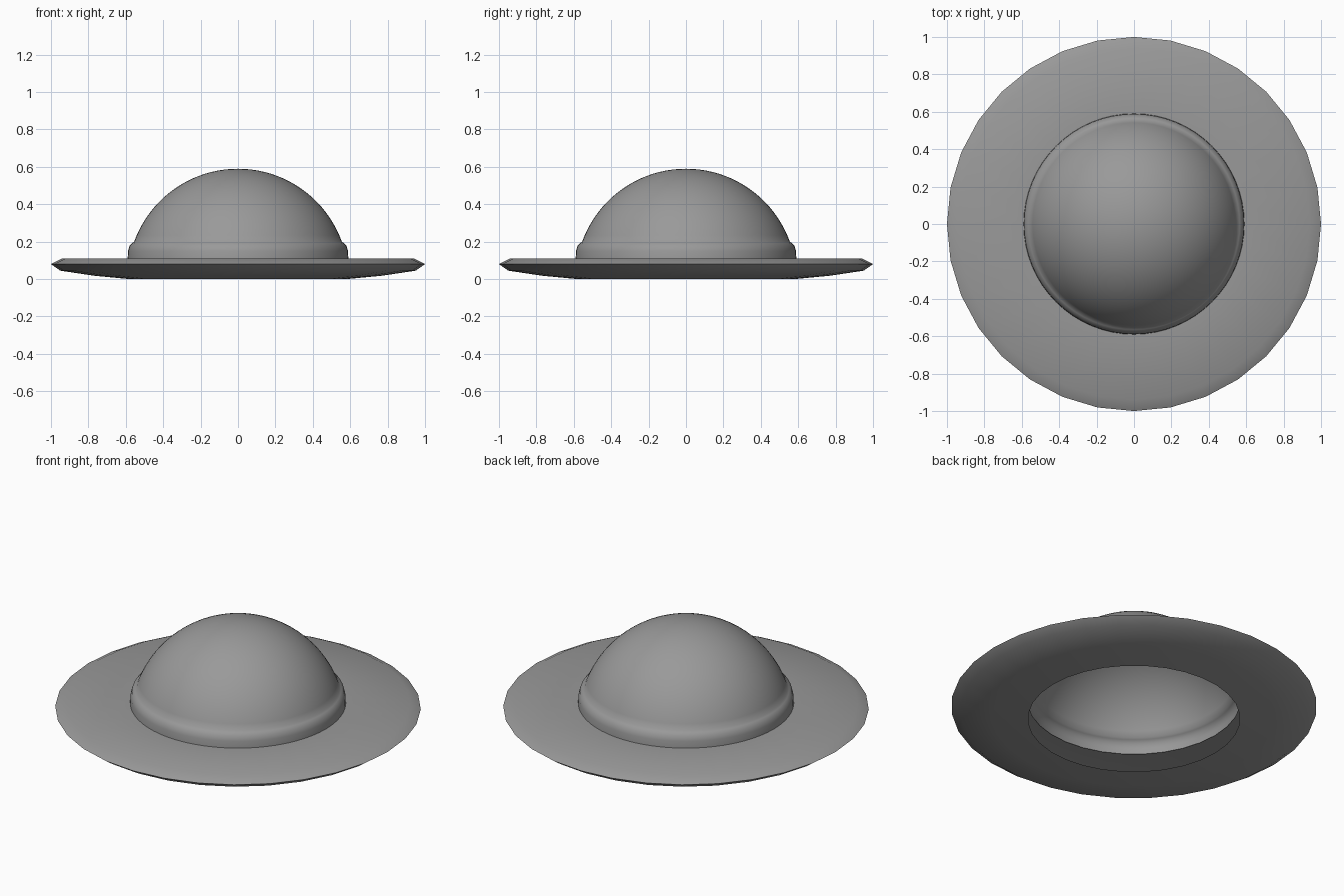
import bpy, bmesh, math
from mathutils import Matrix

cube = bpy.data.objects.get("Cube")
if cube:
    bpy.data.objects.remove(cube, do_unlink=True)

grey = bpy.data.materials.new("plain grey")
grey.use_nodes = True
colour = (0.32, 0.32, 0.32, 1)
grey.diffuse_color = colour
grey.node_tree.nodes["Principled BSDF"].inputs["Base Color"].default_value = colour


def lathe(name, profile, sides, angle):
    """Spin an (r, z) profile, listed from the bottom up on its outer side."""
    bm = bmesh.new()
    verts = [bm.verts.new((r, 0, z)) for r, z in profile]
    edges = [bm.edges.new(pair) for pair in zip(verts, verts[1:])]
    bmesh.ops.spin(bm, geom=verts + edges, cent=(0, 0, 0), axis=(0, 0, 1),
                   angle=math.tau, steps=sides, use_merge=True)
    bmesh.ops.remove_doubles(bm, verts=bm.verts, dist=0.0001)
    bmesh.ops.recalc_face_normals(bm, faces=bm.faces)
    # Make the outermost surface face away from the axis
    outer = max(bm.faces, key=lambda f: f.calc_center_median().xy.length)
    if outer.normal.xy.dot(outer.calc_center_median().xy) < 0:
        bmesh.ops.reverse_faces(bm, faces=bm.faces)
    mesh = bpy.data.meshes.new(name)
    bm.to_mesh(mesh)
    bm.free()
    mesh.materials.append(grey)
    obj = bpy.data.objects.new(name, mesh)
    bpy.context.collection.objects.link(obj)
    bpy.ops.object.select_all(action='DESELECT')
    obj.select_set(True)
    bpy.context.view_layer.objects.active = obj
    bpy.ops.object.shade_smooth_by_angle(angle=math.radians(angle))
    return obj


# Wide hollow brim, open around the head hole
lathe("brim", [(0.58, 0.0), (0.77, 0.018), (0.95, 0.045), (1.0, 0.08),
               (0.94, 0.11), (0.58, 0.11)], 32, 80)

# Rounded band and the dome rising out of it, hollow underneath
radius, steps = 0.59, 20
start = math.asin(0.2 / radius)
dome = []
for i in range(steps + 1):
    a = start + (math.pi / 2 - start) * i / steps
    dome.append((radius * math.cos(a), radius * math.sin(a)))
band = [(0.59, 0.11), (0.588, 0.15), (0.58, 0.178), (0.565, 0.193)]
lathe("crown", band + dome, 64, 80)
